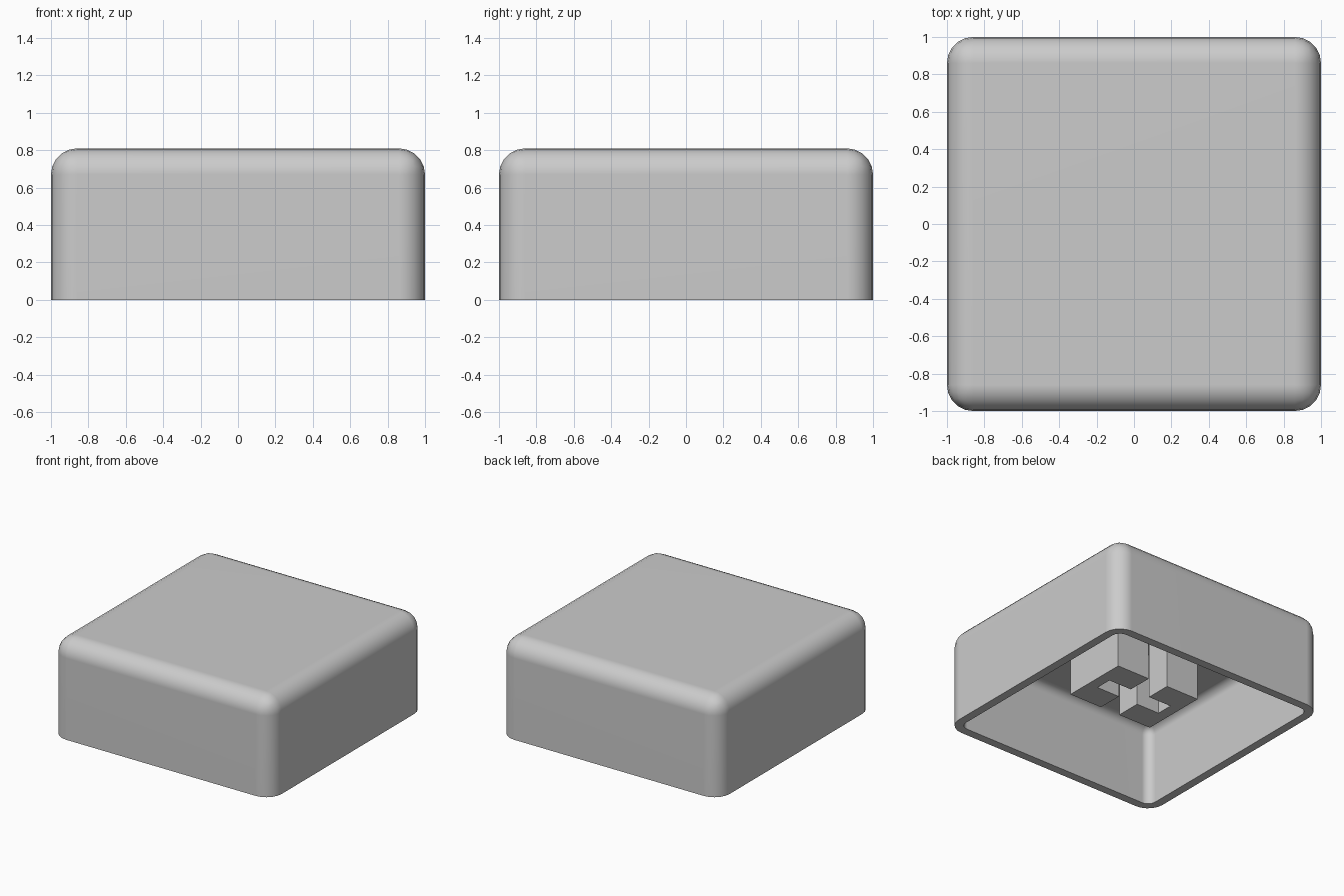
import bpy, bmesh, math

old = bpy.data.objects.get("Cube")
if old:
    bpy.data.objects.remove(old, do_unlink=True)

WIDTH, HEIGHT, WALL, RADIUS = 2.0, 0.81, 0.07, 0.14
STEM_BOTTOM, CEILING = 0.19, 0.66

grey = bpy.data.materials.new("plain grey")
grey.use_nodes = True
colour = (0.6, 0.6, 0.6, 1)
grey.diffuse_color = colour
grey.node_tree.nodes["Principled BSDF"].inputs["Base Color"].default_value = colour


def add_object(name, bm):
    bmesh.ops.recalc_face_normals(bm, faces=bm.faces)
    mesh = bpy.data.meshes.new(name)
    bm.to_mesh(mesh)
    bm.free()
    mesh.materials.append(grey)
    obj = bpy.data.objects.new(name, mesh)
    bpy.context.collection.objects.link(obj)
    return obj


def add_prism(name, outline, bottom, top):
    bm = bmesh.new()
    face = bm.faces.new([bm.verts.new((x, y, bottom)) for x, y in outline])
    raised = bmesh.ops.extrude_face_region(bm, geom=[face], use_keep_orig=True)
    verts = [v for v in raised["geom"] if isinstance(v, bmesh.types.BMVert)]
    bmesh.ops.translate(bm, verts=verts, vec=(0, 0, top - bottom))
    return add_object(name, bm)


def rounded_lid(bm, width, height, radius):
    """Box standing on z = 0, open underneath, with rounded edges."""
    verts = bmesh.ops.create_cube(bm, size=1)["verts"]
    bmesh.ops.scale(bm, verts=verts, vec=(width, width, height))
    bmesh.ops.translate(bm, verts=verts, vec=(0, 0, height / 2))
    faces = {f for v in verts for f in v.link_faces}
    floor = [f for f in faces if f.calc_center_median().z < 0.01]
    bmesh.ops.delete(bm, geom=floor, context="FACES_ONLY")
    edges = {e for v in verts for e in v.link_edges if not e.is_boundary}
    bmesh.ops.bevel(bm, geom=list(edges), offset=radius, offset_type="OFFSET",
                    segments=5, profile=0.5, affect="EDGES")


def rim_loop(verts):
    """Open edge vertices in order around the z axis."""
    return sorted((v for v in verts if v.is_boundary),
                  key=lambda v: math.atan2(v.co.y, v.co.x))


# Cap shell: outer and inner skins joined by a flat rim
bm = bmesh.new()
rounded_lid(bm, WIDTH, HEIGHT, RADIUS)
outer = rim_loop(bm.verts)
rounded_lid(bm, WIDTH - 2 * WALL, CEILING, RADIUS - WALL)
inner = rim_loop(set(bm.verts) - set(outer))
for i in range(len(outer)):
    bm.faces.new((outer[i - 1], outer[i], inner[i], inner[i - 1]))
shell = add_object("cap_shell", bm)
bpy.ops.object.select_all(action="DESELECT")
bpy.context.view_layer.objects.active = shell
shell.select_set(True)
bpy.ops.object.shade_smooth_by_angle(angle=0.7)
normals = shell.modifiers.new("flat_sides", "WEIGHTED_NORMAL")
normals.keep_sharp = True

# Stem: two facing C-shaped halves that leave a cross-shaped socket
half = [(0.09, 0.07), (0.3, 0.07), (0.3, -0.07), (0.09, -0.07),
        (0.09, -0.28), (0.39, -0.28), (0.39, 0.28), (0.09, 0.28)]
for side, name in ((1, "stem_left"), (-1, "stem_right")):
    add_prism(name, [(side * x, y) for x, y in half], STEM_BOTTOM, CEILING)
